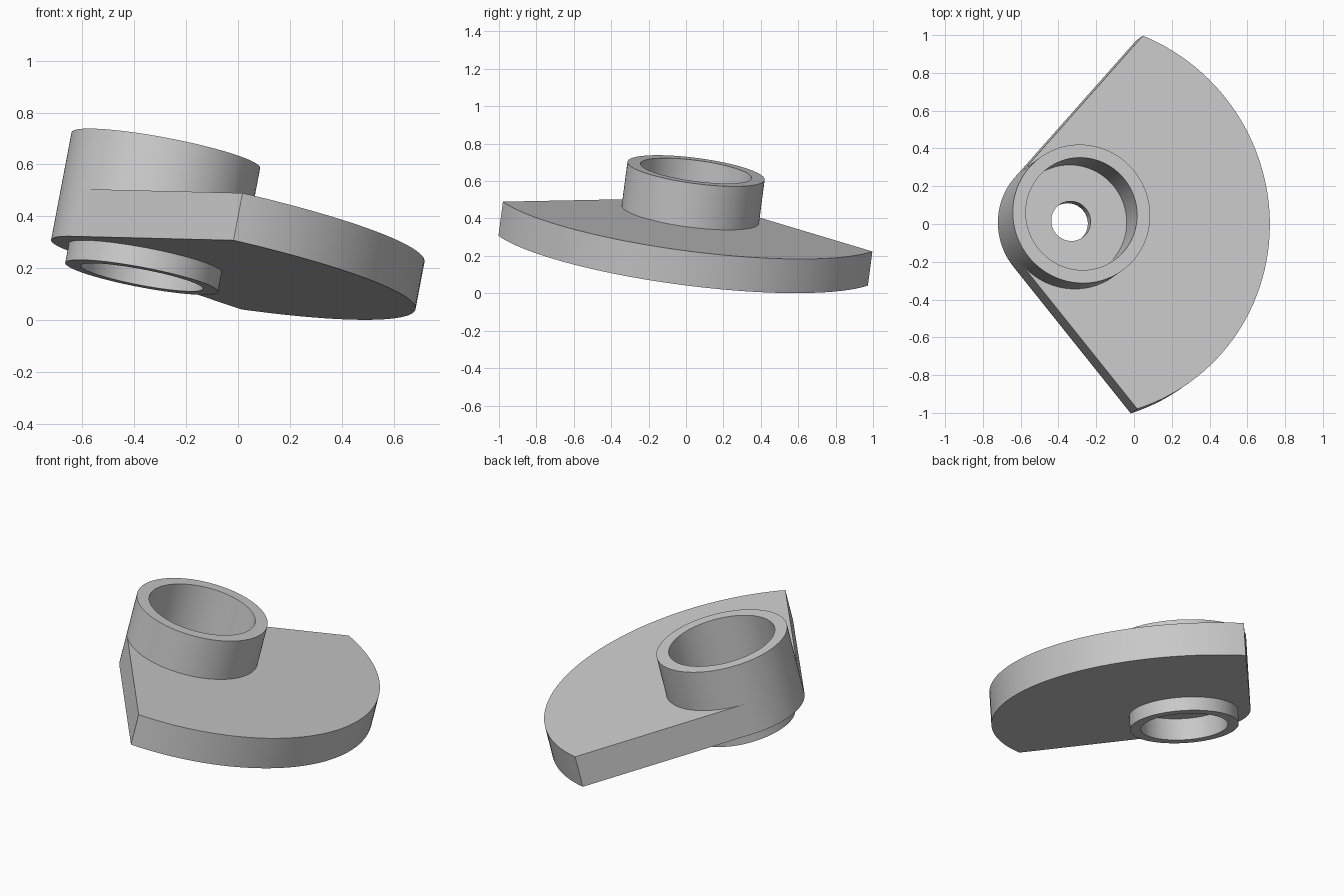
import bpy, bmesh, math
from mathutils import Vector, Matrix

cube = bpy.data.objects.get("Cube")
if cube:
    bpy.data.objects.remove(cube, do_unlink=True)

# Main sizes, measured from the hub axis
HUB_R, BORE_R, BOSS_R, RECESS_R, HOLE_R = 0.37, 0.30, 0.30, 0.24, 0.106
ARC_R = 1.06
PLATE_T, HUB_H, FLOOR_Z, WEB_Z, BOSS_Z = 0.187, 0.426, 0.126, 0.045, -0.077
CORNER = math.radians(70.1)                     # where the arc ends
TANGENT = CORNER + math.acos(HUB_R / ARC_R)     # where the straight side meets the hub


def span(start, end, steps):
    return [start + (end - start) * i / steps for i in range(steps)]


def outline(angle):
    """Plate edge radius: arc, then straight tangent side, then hub."""
    a = abs(math.remainder(angle, math.tau))
    if a <= CORNER + 1e-6:
        return ARC_R
    if a < TANGENT - 1e-6:
        return HUB_R / math.cos(a - TANGENT)
    return HUB_R


angles = (span(-CORNER, CORNER, 56) + span(CORNER, TANGENT, 24)
          + span(TANGENT, math.tau - TANGENT, 32)
          + span(math.tau - TANGENT, math.tau - CORNER, 24))


def section(angle):
    """Closed cross-section through hub, plate and lower boss."""
    edge = outline(angle)
    return [(HOLE_R, WEB_Z), (HOLE_R, FLOOR_Z), (BORE_R, FLOOR_Z),
            (BORE_R, HUB_H), (HUB_R, HUB_H), (HUB_R, PLATE_T),
            (edge, PLATE_T), (edge, 0), (BOSS_R, 0),
            (BOSS_R, BOSS_Z), (RECESS_R, BOSS_Z), (RECESS_R, WEB_Z)]


# Sweep the section around the hub axis
bm = bmesh.new()
columns = [[bm.verts.new((r * math.cos(a), r * math.sin(a), z)) for r, z in section(a)]
           for a in angles]
for i, col in enumerate(columns):
    nxt = columns[(i + 1) % len(columns)]
    for j in range(len(col)):
        k = (j + 1) % len(col)
        bm.faces.new((col[j], nxt[j], nxt[k], col[k]))
bmesh.ops.remove_doubles(bm, verts=bm.verts, dist=1e-5)
bmesh.ops.recalc_face_normals(bm, faces=bm.faces)
mesh = bpy.data.meshes.new("sector_plate_with_hub")
bm.to_mesh(mesh)
bm.free()

# Grey material
grey = bpy.data.materials.new("plain grey")
grey.use_nodes = True
colour = (0.6, 0.6, 0.6, 1)
grey.diffuse_color = colour
grey.node_tree.nodes["Principled BSDF"].inputs["Base Color"].default_value = colour
mesh.materials.append(grey)

# Place the part with its tilted axis
part = bpy.data.objects.new("sector_plate_with_hub", mesh)
bpy.context.collection.objects.link(part)
n = Vector((0.19, 0.132, 1)).normalized()
v = Vector((0.015, 0.991, -0.133))
v = (v - n * v.dot(n)).normalized()
u = v.cross(n)
part.matrix_world = (Matrix.Translation((-0.357, -0.001, 0.24))
                     @ Matrix((u, v, n)).transposed().to_4x4())

bpy.context.view_layer.objects.active = part
part.select_set(True)
bpy.ops.object.shade_smooth_by_angle(angle=math.radians(30))
